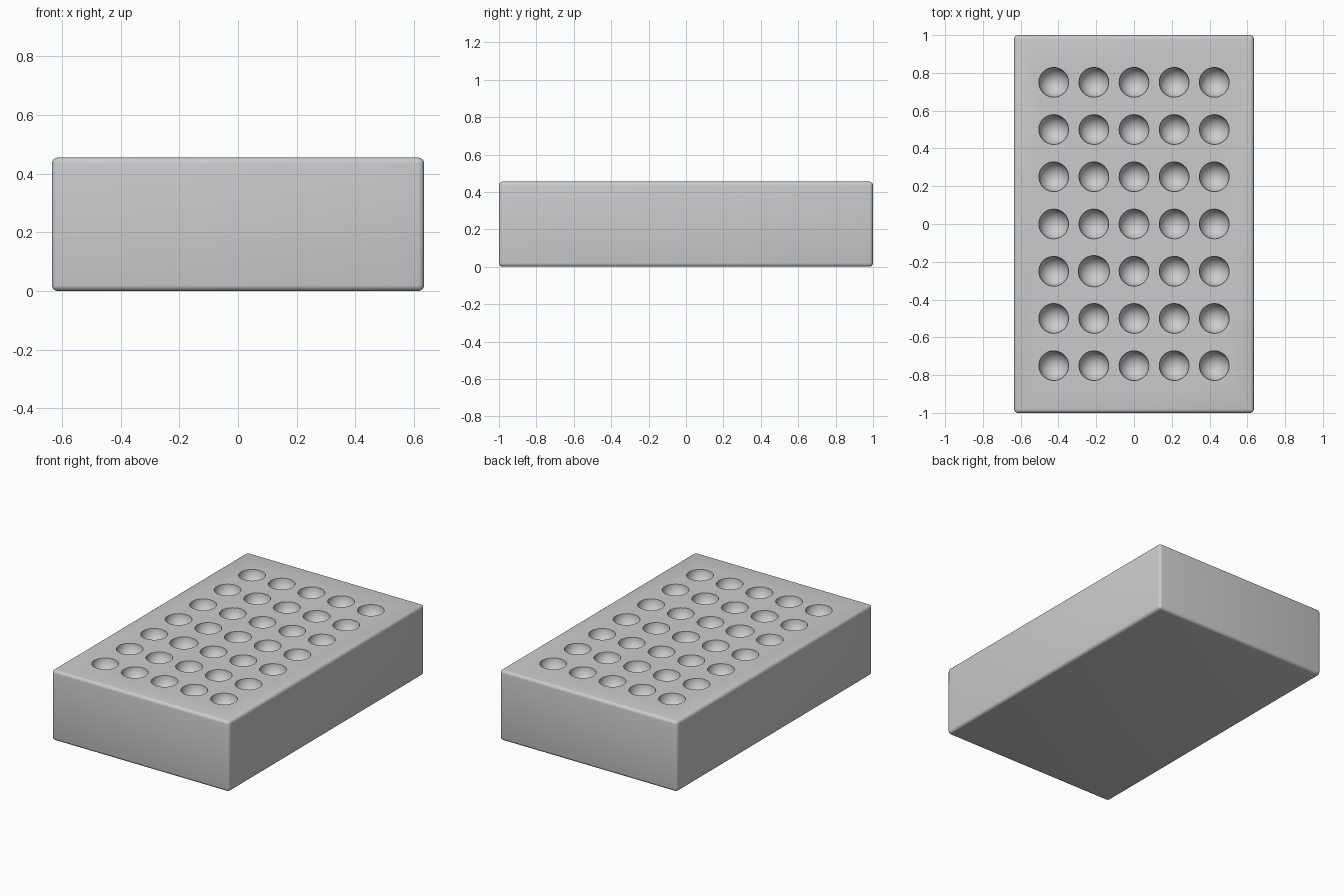
import bpy, bmesh
from math import radians
from mathutils import Matrix

if "Cube" in bpy.data.objects:
    bpy.data.objects.remove(bpy.data.objects["Cube"])

W, L, H = 1.27, 2.0, 0.455


def make_object(name, bm):
    mesh = bpy.data.meshes.new(name)
    bm.to_mesh(mesh)
    bm.free()
    obj = bpy.data.objects.new(name, mesh)
    bpy.context.collection.objects.link(obj)
    return obj


# Block with softly rounded edges
bm = bmesh.new()
bmesh.ops.create_cube(bm, size=1, matrix=Matrix.Translation((0, 0, H / 2)) @ Matrix.Diagonal((W, L, H, 1)))
bmesh.ops.bevel(bm, geom=bm.edges[:], offset=0.02, segments=4, profile=0.5, affect='EDGES')
block = make_object("block", bm)

# Grid of round cutters, 5 by 7, one slightly larger
bm = bmesh.new()
for i in range(-2, 3):
    for j in range(-3, 4):
        r = 0.083 if (i, j) == (-1, -1) else 0.079
        bmesh.ops.create_uvsphere(bm, u_segments=40, v_segments=20, radius=r,
                                  matrix=Matrix.Translation((i * 0.2125, j * 0.25, H + 0.002)))
cutter = make_object("socket_cutter", bm)
cutter.hide_render = True

# Carve the sockets into the top
mod = block.modifiers.new("sockets", 'BOOLEAN')
mod.operation = 'DIFFERENCE'
mod.solver = 'EXACT'
mod.object = cutter
bpy.context.view_layer.objects.active = block
block.select_set(True)
bpy.ops.object.modifier_apply(modifier=mod.name)
bpy.data.objects.remove(cutter)
bpy.ops.object.shade_smooth_by_angle(angle=radians(35))
